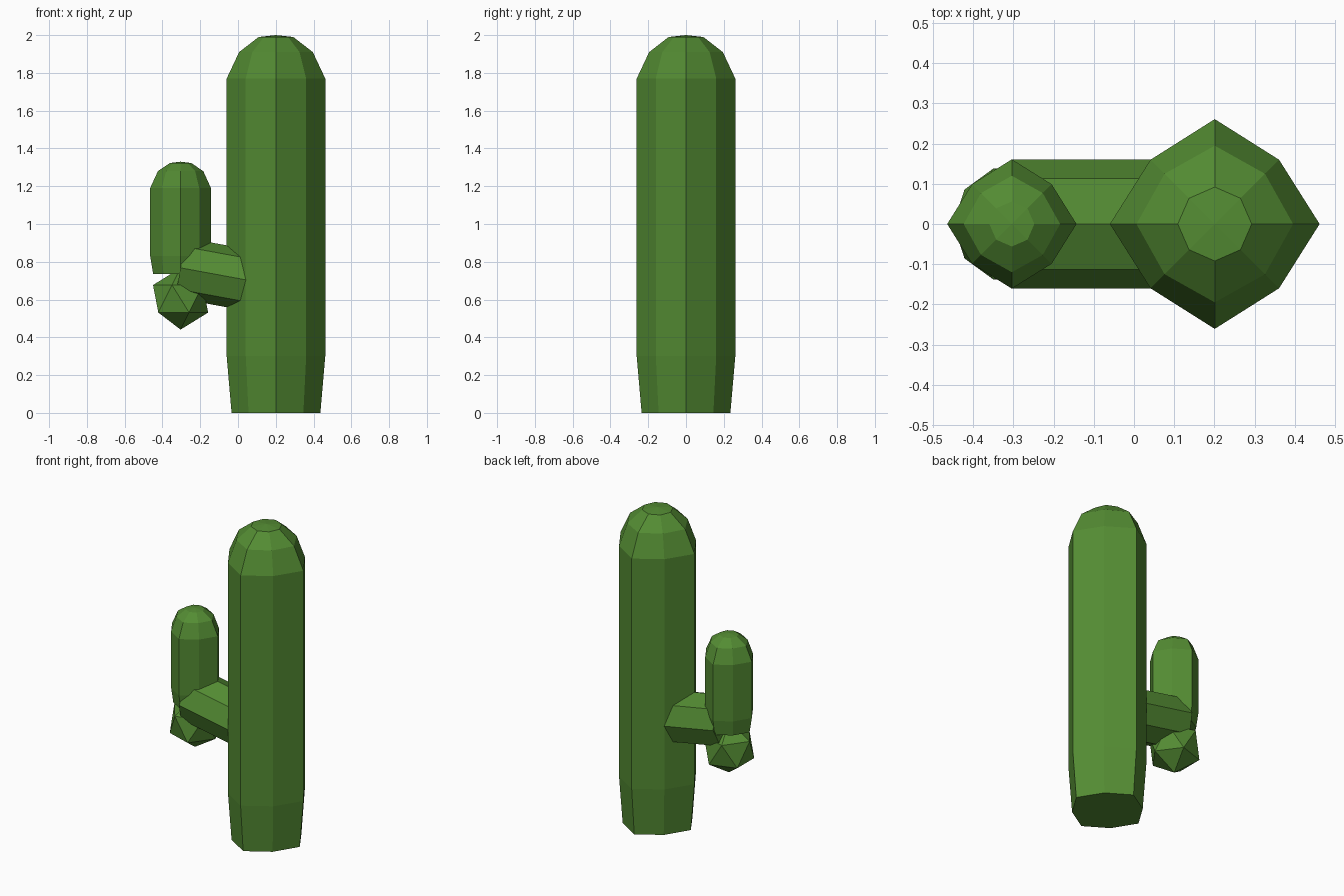
import bpy, bmesh, math
from mathutils import Matrix, Vector

if "Cube" in bpy.data.objects:
    bpy.data.objects.remove(bpy.data.objects["Cube"])

green = bpy.data.materials.new("cactus green")
green.diffuse_color = (0.088, 0.262, 0.033, 1)
green.use_nodes = True
green.node_tree.nodes["Principled BSDF"].inputs["Base Color"].default_value = green.diffuse_color


def finish(bm, name):
    bmesh.ops.recalc_face_normals(bm, faces=bm.faces)
    mesh = bpy.data.meshes.new(name)
    bm.to_mesh(mesh)
    bm.free()
    mesh.materials.append(green)
    obj = bpy.data.objects.new(name, mesh)
    bpy.context.collection.objects.link(obj)
    return obj


def column(name, x, rings, apex):
    """Eight-sided column; rings are (z, ridge radius, diagonal offset)."""
    bm = bmesh.new()
    loops = []
    for z, r, d in rings:
        loop = []
        for i in range(8):
            a = i * math.pi / 4
            rad = r if i % 2 == 0 else d * math.sqrt(2)
            loop.append(bm.verts.new((x + rad * math.cos(a), rad * math.sin(a), z)))
        loops.append(loop)
    for lo, hi in zip(loops, loops[1:]):
        for i in range(8):
            j = (i + 1) % 8
            bm.faces.new((lo[i], lo[j], hi[j], hi[i]))
    bm.faces.new(loops[0][::-1])
    tip = bm.verts.new((x, 0, apex))
    for i in range(8):
        bm.faces.new((loops[-1][i], loops[-1][(i + 1) % 8], tip))
    return finish(bm, name)


# Main trunk with tapered foot and domed top
column("trunk", 0.201, [(0, 0.235, 0.145), (0.3, 0.261, 0.16), (1.77, 0.261, 0.16),
                        (1.91, 0.195, 0.125), (1.99, 0.092, 0.064)], 2.0)

# Upright side arm
column("upright_arm", -0.304, [(0.735, 0.145, 0.09), (0.83, 0.161, 0.099), (1.19, 0.161, 0.099),
                               (1.28, 0.12, 0.077), (1.323, 0.056, 0.039)], 1.33)

# Tilted branch joining arm and trunk, a plain octagonal prism
start, end = Vector((-0.304, 0, 0.768)), Vector((0.18, 0, 0.679))
axis = end - start
bm = bmesh.new()
bmesh.ops.create_cone(bm, cap_ends=True, segments=8, radius1=0.161, radius2=0.161, depth=axis.length,
                      matrix=Matrix.Translation((start + end) / 2)
                      @ Matrix.Rotation(math.atan2(axis.x, axis.z), 4, 'Y'))
finish(bm, "branch")

# Faceted elbow knob under the arm
bm = bmesh.new()
bmesh.ops.create_icosphere(bm, subdivisions=1, radius=0.163,
                           matrix=Matrix.Translation((-0.304, 0, 0.604)))
low = [v for v in bm.verts if -0.1 < v.co.z - 0.604 < -0.03]
# Turn the knob so that one lower corner points at the trunk
a = min((math.atan2(v.co.y, v.co.x + 0.304) for v in low), key=abs)
bmesh.ops.rotate(bm, verts=bm.verts, cent=(-0.304, 0, 0.604), matrix=Matrix.Rotation(-a, 3, 'Z'))
finish(bm, "elbow_knob")
